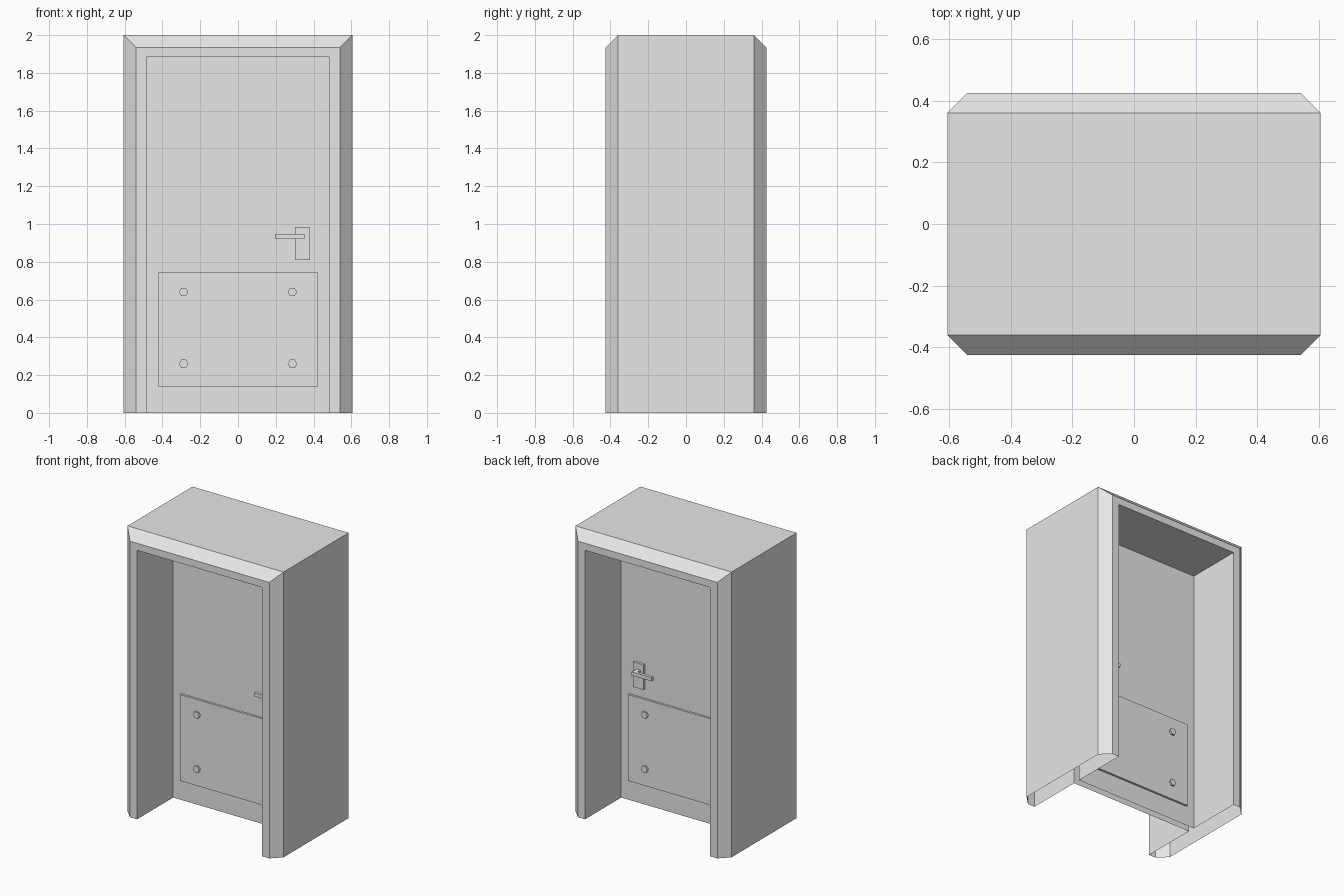
import bpy, bmesh, math

if "Cube" in bpy.data.objects:
    bpy.data.objects.remove(bpy.data.objects["Cube"])

grey = bpy.data.materials.new("plain grey")
grey.diffuse_color = (0.8, 0.8, 0.8, 1)
grey.use_nodes = True
grey.node_tree.nodes["Principled BSDF"].inputs["Base Color"].default_value = grey.diffuse_color


def finish(name, bm, recalc=True):
    if recalc:
        bmesh.ops.recalc_face_normals(bm, faces=bm.faces[:])
    mesh = bpy.data.meshes.new(name)
    bm.to_mesh(mesh)
    bm.free()
    mesh.materials.append(grey)
    obj = bpy.data.objects.new(name, mesh)
    bpy.context.collection.objects.link(obj)
    return obj


def prism(name, outline, y0, y1):
    """Extrude an (x, z) outline from depth y0 to y1."""
    bm = bmesh.new()
    a = [bm.verts.new((x, y0, z)) for x, z in outline]
    b = [bm.verts.new((x, y1, z)) for x, z in outline]
    bm.faces.new(a)
    bm.faces.new(b[::-1])
    n = len(a)
    for i in range(n):
        j = (i + 1) % n
        bm.faces.new((a[j], a[i], b[i], b[j]))
    return finish(name, bm)


def rect(x0, x1, z0, z1):
    return [(x0, z0), (x1, z0), (x1, z1), (x0, z1)]


# Frame and door: nested arches from the outer front edge in to the door face,
# the same on the back, joined by the outer walls; the underside stays open
door_y = 0.025
section = [(0.605, 0.36, 2.0), (0.54, 0.425, 1.935),
           (0.485, 0.425, 1.885), (0.485, door_y, 1.885)]
bm = bmesh.new()


def arch(w, y, h):
    return [bm.verts.new(p) for p in ((-w, y, 0), (-w, y, h), (w, y, h), (w, y, 0))]


rings = [arch(w, -y, h) for w, y, h in section]
rings = [arch(w, y, h) for w, y, h in section[::-1]] + rings
bm.faces.new(rings[0])            # back door face
bm.faces.new(rings[-1][::-1])     # front door face
for a, b in zip(rings, rings[1:]):
    for i in range(3):
        bm.faces.new((a[i], b[i], b[i + 1], a[i + 1]))
bm.normal_update()
# Turn every face outward: the door faces and walls share one winding
top = max(bm.faces, key=lambda f: f.calc_center_median().z)
if top.normal.z < 0:
    bmesh.ops.reverse_faces(bm, faces=[f for f in bm.faces])
bm.normal_update()
for f in bm.faces:
    c = f.calc_center_median()
    if abs(abs(c.y) - door_y) < 0.001 and f.normal.y * c.y < 0:
        f.normal_flip()
finish("door_and_frame", bm, recalc=False)

# Fittings on both door faces
for side, label in ((-1, "front"), (1, "back")):
    prism(label + "_kick_plate", rect(-0.42, 0.42, 0.14, 0.745),
          side * door_y, side * 0.04)
    for x in (-0.288, 0.288):
        for z in (0.26, 0.64):
            hexagon = [(x + 0.025 * math.cos(math.radians(60 * k)),
                        z + 0.025 * math.sin(math.radians(60 * k))) for k in range(6)]
            prism(label + "_bolt", hexagon, side * 0.035, side * 0.053)
    prism(label + "_handle_plate", rect(0.302, 0.382, 0.81, 0.985),
          side * door_y, side * 0.042)
    prism(label + "_handle_neck", rect(0.322, 0.35, 0.922, 0.944),
          side * 0.04, side * 0.085)
    prism(label + "_handle_lever", rect(0.197, 0.351, 0.92, 0.946),
          side * 0.08, side * 0.1)
